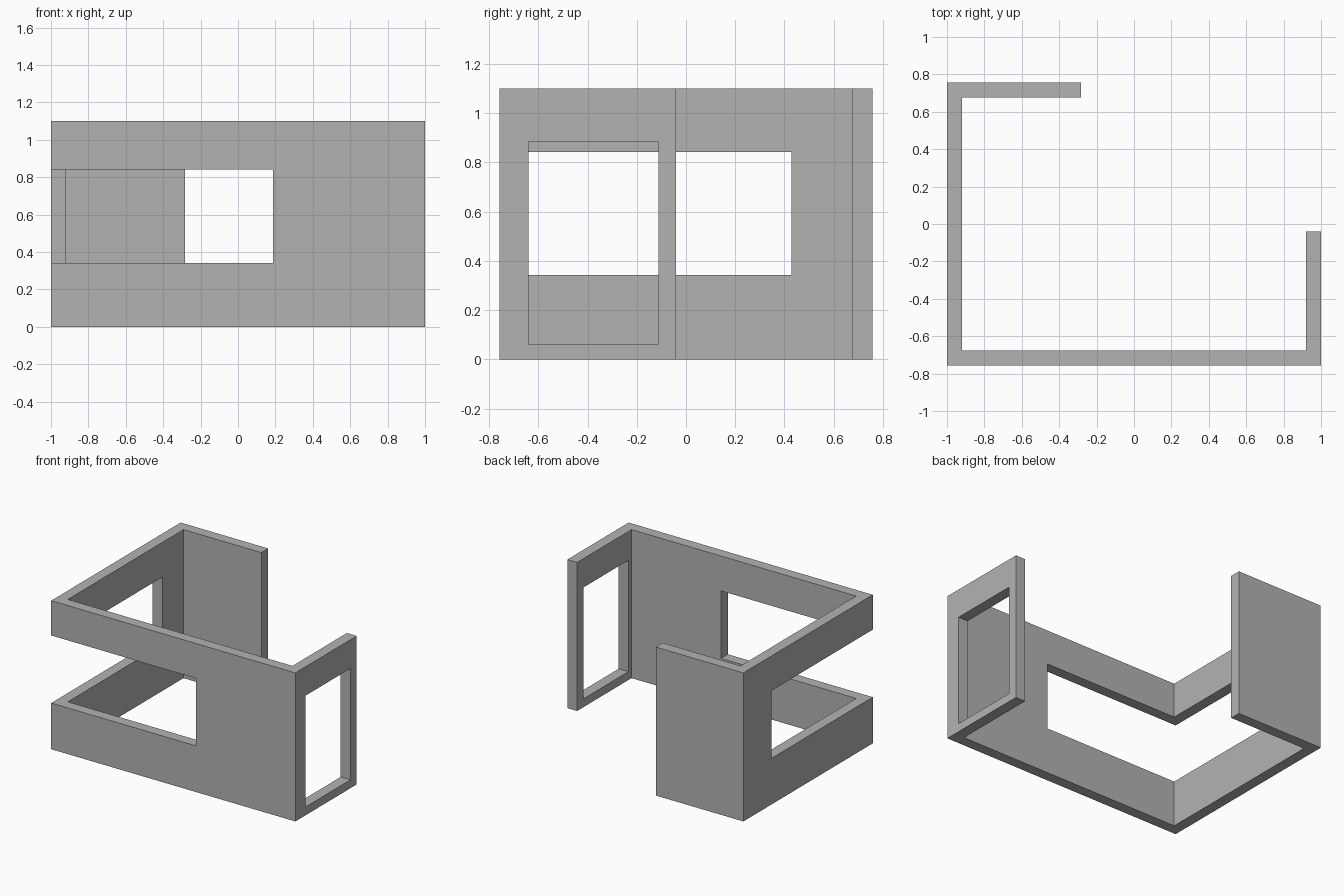
import bpy
import bmesh

default = bpy.data.objects.get("Cube")
if default:
    bpy.data.objects.remove(default, do_unlink=True)

grey = bpy.data.materials.new("wall_grey")
grey.use_nodes = True
colour = (0.45, 0.45, 0.45, 1)
grey.diffuse_color = colour
grey.node_tree.nodes["Principled BSDF"].inputs["Base Color"].default_value = colour


def prism(name, outline, z0, z1):
    """Extrude a plan outline from z0 up to z1."""
    bm = bmesh.new()
    base = bm.faces.new([bm.verts.new((x, y, z0)) for x, y in outline])
    top = bmesh.ops.extrude_face_region(bm, geom=[base])["geom"]
    verts = [v for v in top if isinstance(v, bmesh.types.BMVert)]
    bmesh.ops.translate(bm, verts=verts, vec=(0, 0, z1 - z0))
    bmesh.ops.recalc_face_normals(bm, faces=bm.faces)
    mesh = bpy.data.meshes.new(name)
    bm.to_mesh(mesh)
    bm.free()
    mesh.materials.append(grey)
    obj = bpy.data.objects.new(name, mesh)
    bpy.context.collection.objects.link(obj)
    return obj


def cut(target, name, x0, x1, y0, y1, z0, z1):
    """Cut a box-shaped opening through the walls."""
    cutter = prism(name, [(x0, y0), (x1, y0), (x1, y1), (x0, y1)], z0, z1)
    cutter.hide_render = True
    mod = target.modifiers.new(name, "BOOLEAN")
    mod.operation = "DIFFERENCE"
    mod.solver = "EXACT"
    mod.object = cutter
    bpy.context.view_layer.objects.active = target
    bpy.ops.object.modifier_apply(modifier=mod.name)
    bpy.data.objects.remove(cutter, do_unlink=True)


# Continuous wall: back stub, right side, front and short left return
X, Y, T = 1.0, 0.757, 0.08
BACK_END, RETURN_END = -0.283, -0.04
plan = [(-X, -Y), (X, -Y), (X, RETURN_END), (X - T, RETURN_END),
        (X - T, T - Y), (T - X, T - Y), (T - X, Y - T),
        (BACK_END, Y - T), (BACK_END, Y), (-X, Y)]
walls = prism("walls", plan, 0, 1.1)

# Window wrapping the front right corner
cut(walls, "corner_window", -1.2, 0.188, -1, 0.428, 0.342, 0.842)

# Doorway in the short left wall
cut(walls, "doorway", 0.8, 1.2, -0.64, -0.112, 0.062, 0.886)
